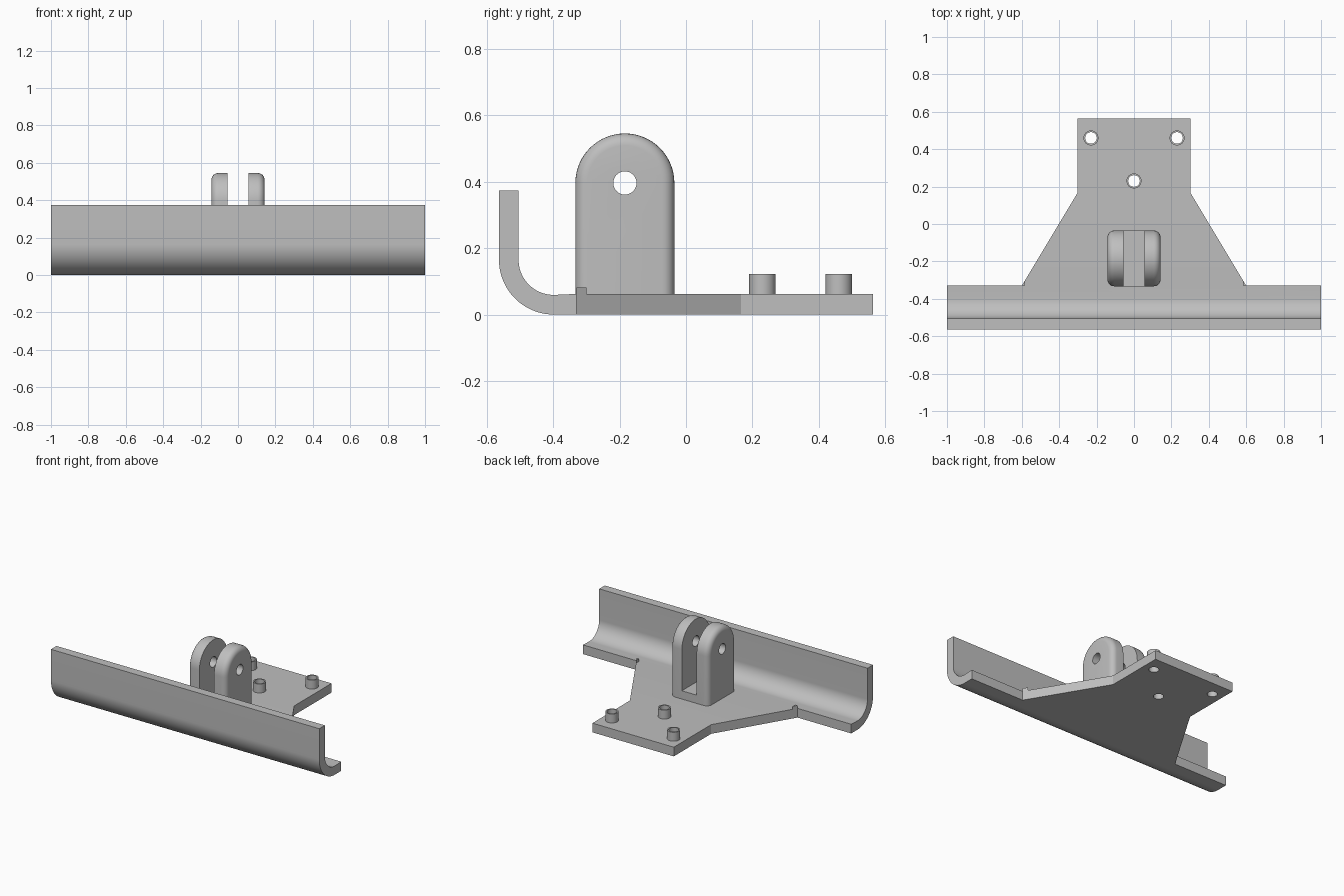
import bpy, bmesh
from math import sin, cos, pi, radians
from mathutils import Vector

if "Cube" in bpy.data.objects:
    bpy.data.objects.remove(bpy.data.objects["Cube"])

grey = bpy.data.materials.new("plain_grey")
grey.use_nodes = True
colour = (0.52, 0.52, 0.52, 1)
grey.diffuse_color = colour
grey.node_tree.nodes["Principled BSDF"].inputs["Base Color"].default_value = colour


def arc(cx, cy, r, start, end, steps=24):
    angles = [radians(start + (end - start) * i / steps) for i in range(steps + 1)]
    return [(cx + r * cos(a), cy + r * sin(a)) for a in angles]


def prism(name, outline, axis, low, high, rim=0):
    """Extrude an outline along x (outline is y,z) or z (outline is x,y)."""
    place = (lambda p: (low, *p)) if axis == "x" else (lambda p: (*p, low))
    shift = Vector((high - low, 0, 0) if axis == "x" else (0, 0, high - low))
    bm = bmesh.new()
    face = bm.faces.new([bm.verts.new(place(p)) for p in outline])
    out = bmesh.ops.extrude_face_region(bm, geom=[face], use_keep_orig=True)
    moved = [g for g in out["geom"] if isinstance(g, bmesh.types.BMVert)]
    bmesh.ops.translate(bm, vec=shift, verts=moved)
    bmesh.ops.recalc_face_normals(bm, faces=bm.faces)
    if rim:  # round the end rims, leaving the flat foot square
        foot = min(v.co.z for v in bm.verts) + 1e-4
        edges = [e for e in bm.edges if abs(e.verts[0].co.x - e.verts[1].co.x) < 1e-5
                 and max(v.co.z for v in e.verts) > foot]
        bmesh.ops.bevel(bm, geom=edges, offset=rim, segments=6, profile=0.5, affect="EDGES")
    mesh = bpy.data.meshes.new(name)
    bm.to_mesh(mesh)
    bm.free()
    mesh.materials.append(grey)
    obj = bpy.data.objects.new(name, mesh)
    bpy.context.collection.objects.link(obj)
    return obj


def combine(target, tool, operation):
    """Apply a boolean and discard the tool object."""
    mod = target.modifiers.new("combine", "BOOLEAN")
    mod.operation, mod.object, mod.solver = operation, tool, "EXACT"
    bpy.context.view_layer.objects.active = target
    bpy.ops.object.modifier_apply(modifier=mod.name)
    bpy.data.objects.remove(tool)


def smooth(obj):
    bpy.ops.object.select_all(action="DESELECT")
    obj.select_set(True)
    bpy.context.view_layer.objects.active = obj
    bpy.ops.object.shade_smooth_by_angle(angle=radians(30))


def circle(cx, cy, r):
    return arc(cx, cy, r, 0, 360, 32)[:-1]


THICK = 0.062
FRONT, SEAM, BACK = -0.563, -0.33, 0.563
POSTS = [(-0.23, 0.46), (0.23, 0.46), (0, 0.23)]

# Curved front rail
bend_y, bend_z, bend_r = FRONT + 0.165, 0.165, 0.165
rail = ([(FRONT, 0.373)] + arc(bend_y, bend_z, bend_r, 180, 270)
        + [(SEAM, 0), (SEAM, THICK)]
        + arc(bend_y, bend_z, bend_r - THICK + 0.003, 270, 180)
        + [(FRONT + THICK - 0.003, 0.373)])
body = prism("rail_and_plate", rail, "x", -1, 1)

# Tapered mounting plate joined to the rail
half = [(0.6, SEAM), (0.303, 0.165), (0.303, BACK)]
plate = prism("plate", half + [(-x, y) for x, y in reversed(half)], "z", 0, THICK)
combine(body, plate, "UNION")

# Screw holes through the plate
for x, y in POSTS:
    combine(body, prism("hole", circle(x, y, 0.031), "z", -0.1, 0.3), "DIFFERENCE")
smooth(body)

# Hollow screw posts
for number, (x, y) in enumerate(POSTS, 1):
    post = prism(f"screw_post_{number}", circle(x, y, 0.04), "z", THICK, 0.122)
    combine(post, prism("bore", circle(x, y, 0.031), "z", -0.1, 0.3), "DIFFERENCE")
    smooth(post)

# Small corner nubs where plate meets rail
for side, label in ((1, "left"), (-1, "right")):
    nub = [(0.6, SEAM), (0.582, SEAM + 0.03), (0.582, SEAM)]
    prism(f"corner_nub_{label}", [(side * x, y) for x, y in nub], "z", THICK, 0.082)

# Forked hinge bracket with rounded outer rims, slot and pin hole
mid_y, pin_z, reach = -0.184, 0.396, 0.149
outline = ([(mid_y - reach, THICK), (mid_y + reach, THICK)]
           + arc(mid_y, pin_z, reach, 0, 180, 32))
clevis = prism("hinge_fork", outline, "x", -0.142, 0.142, rim=0.036)
slot = [(-0.055, -0.5), (0.055, -0.5), (0.055, 0.2), (-0.055, 0.2)]
combine(clevis, prism("slot", slot, "z", 0.118, 0.7), "DIFFERENCE")
combine(clevis, prism("pin_hole", circle(mid_y, pin_z, 0.035), "x", -0.3, 0.3), "DIFFERENCE")
smooth(clevis)
